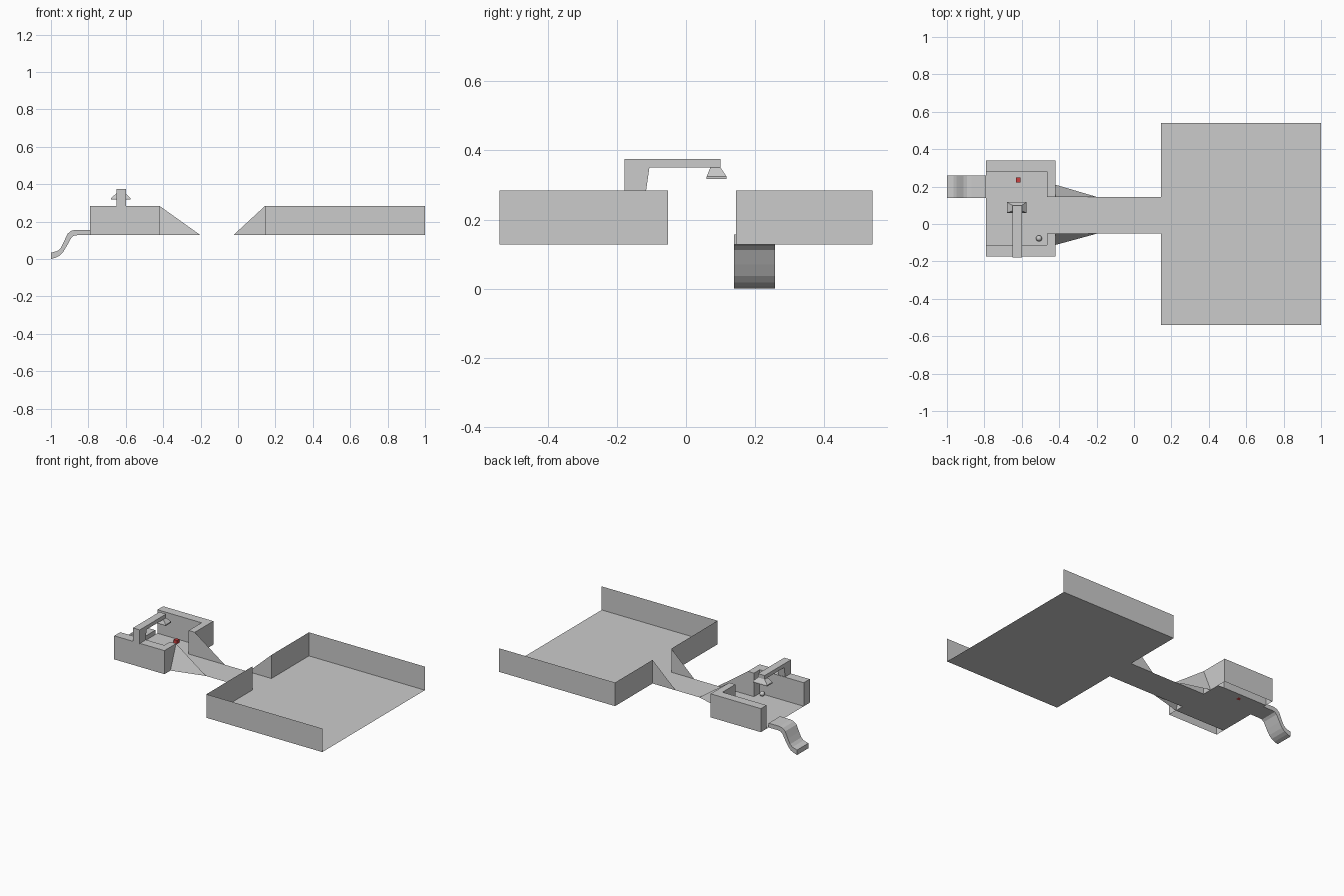
import bpy, bmesh
from mathutils import Vector

if "Cube" in bpy.data.objects:
    bpy.data.objects.remove(bpy.data.objects["Cube"])

Z0, Z1 = 0.127, 0.284


def mesh(name, verts, faces):
    me = bpy.data.meshes.new(name)
    me.from_pydata(verts, [], faces)
    ob = bpy.data.objects.new(name, me)
    bpy.context.collection.objects.link(ob)
    return ob


def extrude(name, profile, axis, a, b, bottom=True):
    """Extrude a 2D outline along an axis; bottom=False leaves the first cap open."""
    def place(p, t):
        return {'x': (t, *p), 'y': (p[0], t, p[1]), 'z': (*p, t)}[axis]
    n = len(profile)
    verts = [place(p, t) for t in (a, b) for p in profile]
    faces = [(i, (i + 1) % n, n + (i + 1) % n, n + i) for i in range(n)]
    faces.append(tuple(range(n, 2 * n)))
    if bottom:
        faces.append(tuple(reversed(range(n))))
    ob = mesh(name, verts, faces)
    bm = bmesh.new()
    bm.from_mesh(ob.data)
    bmesh.ops.recalc_face_normals(bm, faces=bm.faces)
    bm.to_mesh(ob.data)
    bm.free()
    return ob


def rect(x0, x1, y0, y1):
    return [(x0, y0), (x1, y0), (x1, y1), (x0, y1)]


# floor sheet: small basin, channel and large tray in one outline
outline = [(-.79, -.112), (-.42, -.112), (-.2, -.052), (.145, -.052), (.145, -.54), (1, -.54),
           (1, .54), (.145, .54), (.145, .145), (-.2, .145), (-.42, .21), (-.42, .28), (-.79, .28)]
outline[1:3] = [(-.42, -.112), (-.42, -.052)]
outline[outline.index((-.2, .145)):outline.index((-.42, .21)) + 1] = [(-.42, .145)]
mesh("floor", [(x, y, Z0) for x, y in outline], [tuple(range(len(outline)))])

# thin tray walls with sloping channel sides, open at the far end
for name, inner, outer in (("tray_wall_front", -.052, -.54), ("tray_wall_back", .145, .54)):
    path = [(.145, inner), (.145, outer), (1, outer)]
    verts = [(x, y, z) for x, y in path for z in (Z0, Z1)] + [(-.025, inner, Z0)]
    mesh(name, verts, [(0, 2, 3, 1), (2, 4, 5, 3), (0, 1, 6)])

# thick L-shaped basin walls, hollow underneath
extrude("basin_wall_back", [(-.79, .34), (-.79, .28), (-.465, .28), (-.465, .145),
                            (-.42, .145), (-.42, .34)], 'z', Z0, Z1, bottom=False)
extrude("basin_wall_front", [(-.79, -.175), (-.42, -.175), (-.42, -.052), (-.465, -.052),
                             (-.465, -.112), (-.79, -.112)], 'z', Z0, Z1, bottom=False)

# buttresses tapering along the channel
for name, inner, outer in (("buttress_back", .145, .21), ("buttress_front", -.052, -.112)):
    mesh(name, [(-.42, inner, Z0), (-.42, inner, Z1), (-.2, inner, Z0), (-.42, outer, Z0)],
         [(0, 1, 2), (3, 2, 1)])

# curved outlet chute
top = [(-.79, .156), (-.87, .156), (-.893, .15), (-.912, .134), (-.932, .09),
       (-.948, .058), (-.965, .043), (-1, .033)]
low = [(-1, .003), (-.975, .007), (-.953, .018), (-.935, .037), (-.915, .07),
       (-.892, .112), (-.878, .124), (-.86, Z0), (-.79, Z0)]
low[0] = (-1, 0)
extrude("outlet_chute", top + low, 'y', .139, .258)

# overhead arm: post and beam
extrude("arm", [(-.178, Z1 - .004), (-.116, Z1 - .004), (-.106, .35), (.1, .35),
                (.1, .375), (-.178, .375)], 'x', -.65, -.6)

# flared head under the beam end
rings = [(-.65, -.6, .07, .1, .35), (-.68, -.575, .06, .117, .325), (-.68, -.575, .06, .117, .317)]
verts = [(x, y, r[4]) for r in rings for x, y in rect(*r[:4])]
faces = [(4 * k + i, 4 * k + 4 + i, 4 * k + 4 + (i + 1) % 4, 4 * k + (i + 1) % 4)
         for k in range(2) for i in range(4)] + [(0, 1, 2, 3), (11, 10, 9, 8)]
mesh("arm_head", verts, faces)

# small ball on the basin floor
bpy.ops.mesh.primitive_uv_sphere_add(segments=16, ring_count=8, radius=.016,
                                     location=(-.508, -.077, Z0 + .022))
ball = bpy.context.object
ball.name = "ball"
bpy.ops.object.shade_smooth_by_angle()

# small red marker block
block = extrude("marker_block", rect(-.631, -.606, .223, .248), 'z', Z0, Z0 + .022)
red = bpy.data.materials.new("red")
red.diffuse_color = (.6, .05, .05, 1)
red.use_nodes = True
red.node_tree.nodes["Principled BSDF"].inputs["Base Color"].default_value = red.diffuse_color
block.data.materials.append(red)
